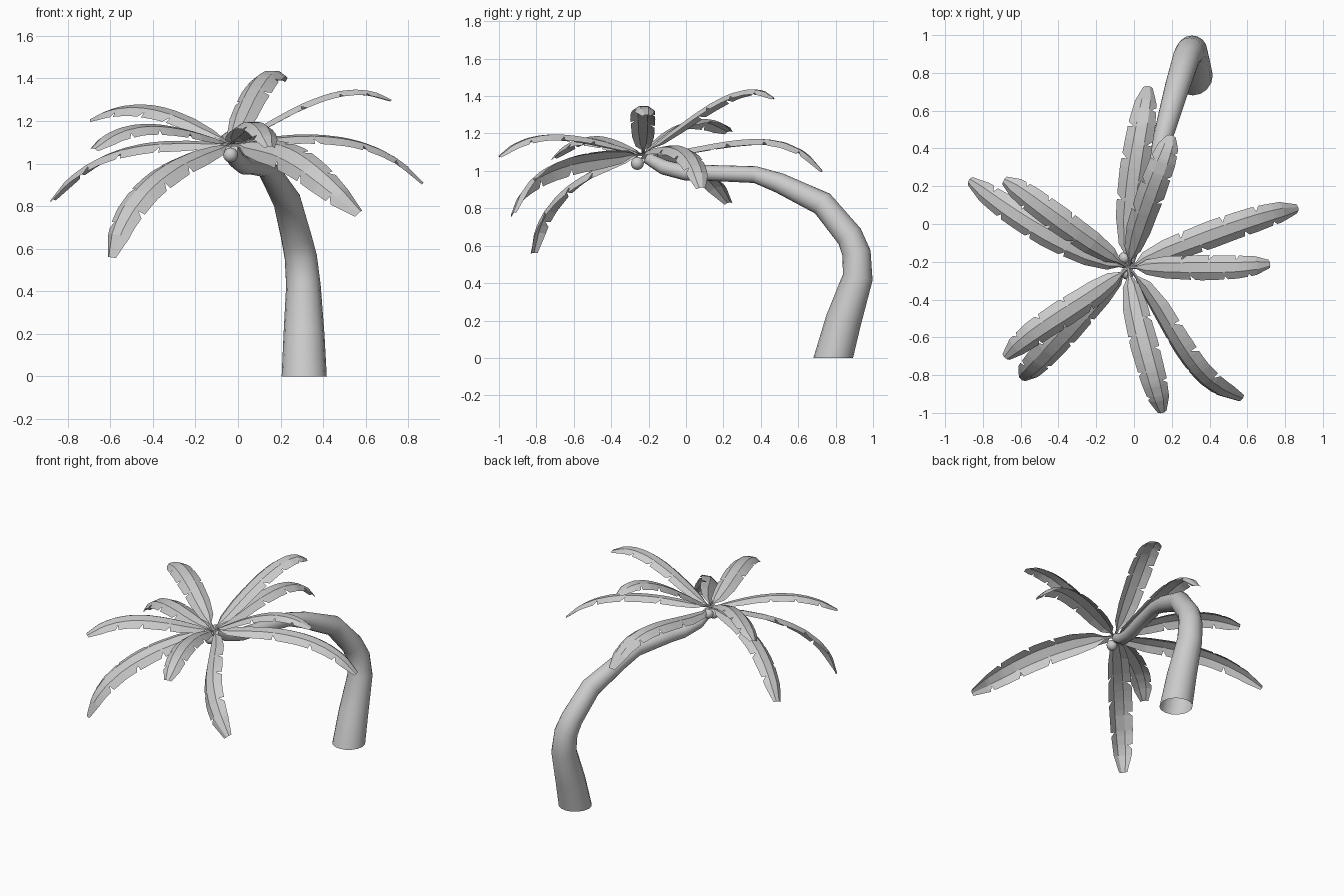
import bpy, bmesh, math, random
from mathutils import Vector

random.seed(4)
if "Cube" in bpy.data.objects:
    bpy.data.objects.remove(bpy.data.objects["Cube"], do_unlink=True)

grey = bpy.data.materials.new("light grey")
grey.use_nodes = True
colour = (0.6, 0.6, 0.6, 1)
grey.diffuse_color = colour
grey.node_tree.nodes["Principled BSDF"].inputs["Base Color"].default_value = colour


def make_object(name, bm, smooth=False):
    mesh = bpy.data.meshes.new(name)
    bm.to_mesh(mesh)
    bm.free()
    mesh.materials.append(grey)
    obj = bpy.data.objects.new(name, mesh)
    bpy.context.collection.objects.link(obj)
    if smooth:
        bpy.ops.object.select_all(action="DESELECT")
        obj.select_set(True)
        bpy.context.view_layer.objects.active = obj
        bpy.ops.object.shade_smooth_by_angle(angle=math.radians(40))
    return obj


def skin(bm, rows, closed=False):
    """Join neighbouring rows of vertices with quads."""
    for low, high in zip(rows, rows[1:]):
        count = len(low)
        for i in range(count if closed else count - 1):
            j = (i + 1) % count
            bm.faces.new((low[i], low[j], high[j], high[i]))


# Trunk: tapering bent tube, open at the ground
trunk_path = [  # x, y, z, radius
    (0.311, 0.787, 0, 0.106), (0.31, 0.842, 0.2, 0.096),
    (0.307, 0.918, 0.43, 0.081), (0.295, 0.912, 0.56, 0.076),
    (0.275, 0.875, 0.65, 0.072), (0.23, 0.73, 0.825, 0.066),
    (0.165, 0.5, 0.935, 0.054), (0.13, 0.37, 0.98, 0.045),
    (0.06, 0.1, 0.99, 0.042), (0.03, 0, 0.99, 0.042),
    (-0.01, -0.12, 1.02, 0.04), (-0.03, -0.21, 1.07, 0.03),
]
bm = bmesh.new()
rings = []
centres = [Vector(p[:3]) for p in trunk_path]
last = len(centres) - 1
for i, centre in enumerate(centres):
    before, after = centres[max(i - 1, 0)], centres[min(i + 1, last)]
    along = (after - before).normalized() if i else Vector((0, 0, 1))
    side = Vector((1, 0, 0))
    side = (side - along * side.dot(along)).normalized()
    other = along.cross(side)
    ring = []
    for k in range(16):
        a = math.tau * k / 16
        offset = side * math.cos(a) + other * math.sin(a)
        ring.append(bm.verts.new(centre + offset * trunk_path[i][3]))
    rings.append(ring)
skin(bm, rings, closed=True)
bm.faces.new(rings[-1])
make_object("trunk", bm, smooth=True)

# Coconuts under the crown
for n, (spot, radius) in enumerate([((-0.035, -0.26, 1.04), 0.035),
                                    ((-0.05, -0.18, 1.07), 0.032)]):
    bm = bmesh.new()
    bmesh.ops.create_uvsphere(bm, u_segments=12, v_segments=8, radius=radius)
    bmesh.ops.translate(bm, verts=bm.verts, vec=spot)
    make_object("coconut_%d" % (n + 1), bm, smooth=True)


# Leaves: blades with a flat middle, drooping sides and notched edges
crown = Vector((-0.03, -0.23, 1.09))
width_steps = [(0, 0.12), (0.06, 0.14), (0.12, 0.6), (0.25, 0.88),
               (0.5, 1), (0.75, 0.92), (0.9, 0.74), (1, 0.33)]


def blade_width(t):
    for (a, wa), (b, wb) in zip(width_steps, width_steps[1:]):
        if t <= b:
            return wa + (wb - wa) * (t - a) / (b - a)
    return width_steps[-1][1]


def along_path(points, t):
    """Cubic through four evenly spaced points."""
    total = Vector()
    for i, p in enumerate(points):
        weight = 1
        for j in range(4):
            if j != i:
                weight *= (3 * t - j) / (i - j)
        total += p * weight
    return total


def make_leaf(name, near, far, tip, half=0.075, roll=0):
    points = [crown, Vector(near), Vector(far), Vector(tip)]
    gap = 0.014
    notches = {}
    for k in range(6):
        notches[0.36 + 0.1 * k + random.uniform(-0.025, 0.025)] = k % 2 * 2 - 1
    stations = [(t, 0) for t in (0, 0.06, 0.12, 0.25, 0.37, 0.5, 0.62, 0.75, 0.9, 1)
                if all(abs(t - c) > gap * 1.6 for c in notches)]
    for c, edge in notches.items():
        stations += [(c - gap, 0), (c, edge), (c + gap, 0)]
    bm = bmesh.new()
    rows = []
    for t, edge in sorted(stations):
        centre = along_path(points, t)
        tangent = (along_path(points, t + 0.01) - along_path(points, t - 0.01)).normalized()
        side = tangent.cross(Vector((0, 0, 1))).normalized()
        normal = side.cross(tangent)
        side, normal = (side * math.cos(roll) - normal * math.sin(roll),
                        normal * math.cos(roll) + side * math.sin(roll))
        row = []
        for u in (-1, -0.4, 0.4, 1):
            pull = 0
            if edge and u == edge:
                u, pull = u * 0.62, 0.012
            w = half * blade_width(t)
            drop = w * 0.7 * (abs(u) - 0.4)
            row.append(bm.verts.new(centre + side * u * w - normal * drop - tangent * pull))
        rows.append(row)
    skin(bm, rows)
    make_object(name, bm)


make_leaf("back_leaf_low", (-0.02, 0.12, 1.14), (0.03, 0.46, 1.165), (0.075, 0.73, 1.0), 0.078)
make_leaf("back_leaf_high", (0.04, 0.02, 1.28), (0.13, 0.27, 1.42), (0.2, 0.47, 1.39))
make_leaf("front_leaf", (0.02, -0.5, 1.17), (0.09, -0.77, 1.19), (0.15, -1.0, 1.08))
make_leaf("front_left_leaf", (0.16, -0.52, 1.07), (0.33, -0.78, 0.98), (0.57, -0.93, 0.77), 0.08, 0.8)
make_leaf("left_leaf_high", (0.22, -0.23, 1.24), (0.48, -0.23, 1.34), (0.72, -0.21, 1.3), 0.067)
make_leaf("left_leaf_low", (0.25, -0.12, 1.13), (0.58, 0.0, 1.1), (0.87, 0.08, 0.91), 0.073, 0.15)
make_leaf("back_right_leaf_low", (-0.32, -0.13, 1.1), (-0.62, 0.04, 1.04), (-0.875, 0.23, 0.83), roll=-0.25)
make_leaf("back_right_leaf_high", (-0.28, -0.07, 1.23), (-0.5, 0.09, 1.27), (-0.69, 0.23, 1.21), roll=-0.25)
make_leaf("front_right_leaf_high", (-0.25, -0.4, 1.16), (-0.48, -0.55, 1.175), (-0.68, -0.71, 1.07), roll=-0.2)
make_leaf("front_right_leaf_low", (-0.24, -0.45, 1.025), (-0.46, -0.69, 0.86), (-0.6, -0.82, 0.56), 0.08, -0.35)
